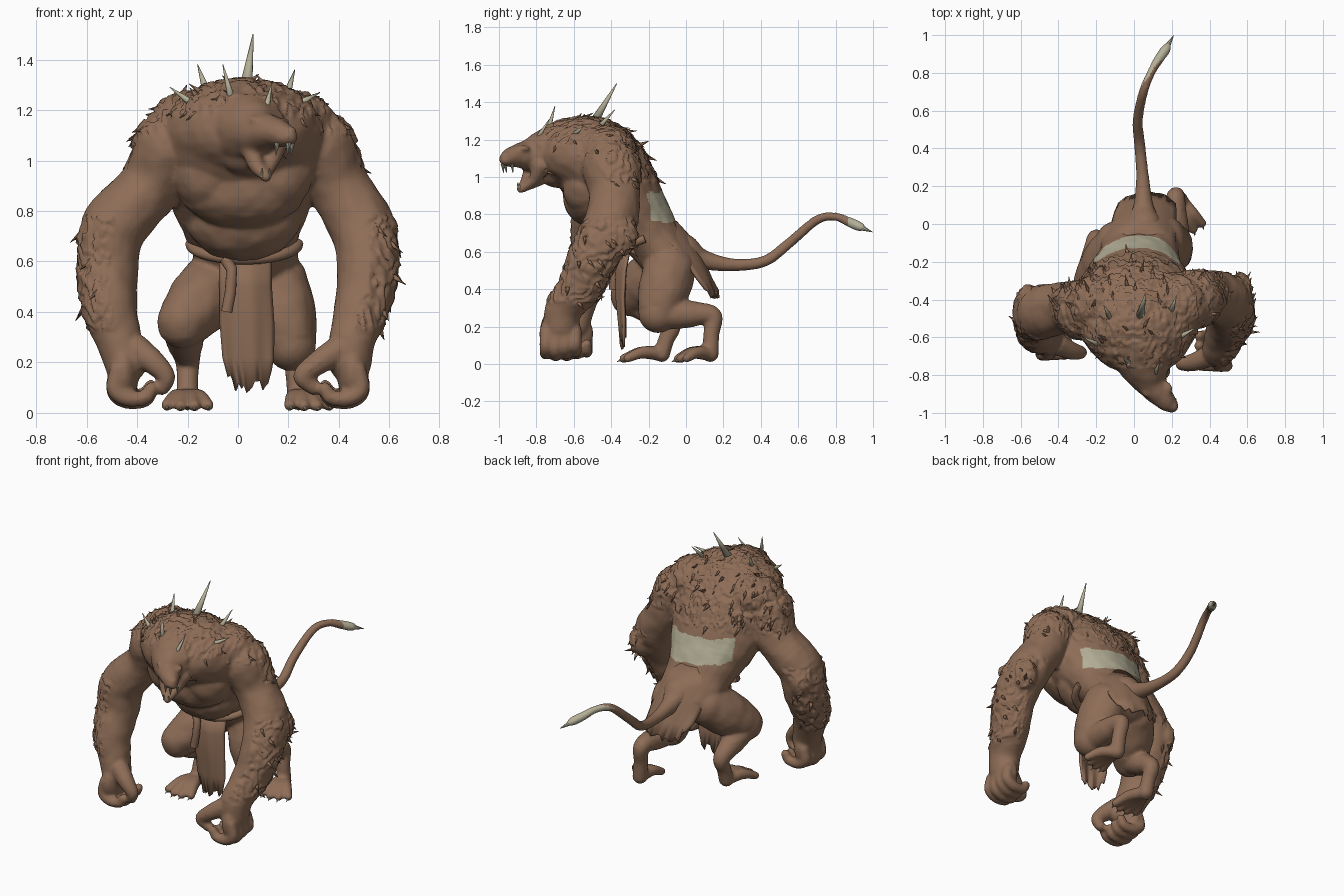
import bpy, bmesh, math, random
from mathutils import Vector, Matrix, noise

random.seed(4)
if "Cube" in bpy.data.objects:
    bpy.data.objects.remove(bpy.data.objects["Cube"])


def material(name, rgb):
    m = bpy.data.materials.new(name)
    m.use_nodes = True
    m.diffuse_color = (*rgb, 1)
    m.node_tree.nodes["Principled BSDF"].inputs["Base Color"].default_value = (*rgb, 1)
    return m


HIDE = material("brown_hide", (0.27, 0.153, 0.095))
BONE = material("pale_bone", (0.46, 0.43, 0.31))


def finish(bm, name, mats):
    mesh = bpy.data.meshes.new(name)
    bm.to_mesh(mesh)
    bm.free()
    obj = bpy.data.objects.new(name, mesh)
    bpy.context.collection.objects.link(obj)
    for m in mats:
        mesh.materials.append(m)
    return obj


def blob(center, radii):
    mat = Matrix.Translation(center) @ Matrix.Diagonal((*radii, 1))
    bmesh.ops.create_icosphere(body, subdivisions=3 if max(radii) > 0.07 else 2, radius=1, matrix=mat)


def stroke(points, squash=(1, 1, 1), steps=6):
    """Fleshy limb: overlapping balls along a smooth path of (x, y, z, radius)."""
    p = [Vector(q) for q in points]
    p = [p[0] * 2 - p[1]] + p + [p[-1] * 2 - p[-2]]
    for a, b, c, d in zip(p, p[1:], p[2:], p[3:]):
        for i in range(steps + 1):
            t = i / steps
            q = 0.5 * (2 * b + (c - a) * t + (2 * a - 5 * b + 4 * c - d) * t**2
                       + (3 * b - a - 3 * c + d) * t**3)
            blob(q[:3], [q[3] * s for s in squash])


def cone(bm, base, tip, r, sides=8):
    base, tip = Vector(base), Vector(tip)
    axis = tip - base
    mat = Matrix.Translation((base + tip) / 2) @ axis.to_track_quat("Z", "Y").to_matrix().to_4x4()
    bmesh.ops.create_cone(bm, cap_ends=True, segments=sides, radius1=r, radius2=r * 0.08,
                          depth=axis.length, matrix=mat)


body = bmesh.new()
claws = bmesh.new()

# Torso, chest and shoulder mass
stroke([(.04, -.08, .55, .15), (.02, -.2, .7, .165), (.01, -.33, .87, .215),
        (.01, -.44, 1.03, .25), (.02, -.52, 1.11, .24), (.03, -.6, 1.12, .2)], (1.35, 1, .9))
blob((.02, -.36, .77), (.23, .17, .17))
blob((.02, -.5, .9), (.26, .16, .17))
for s in (-1, 1):
    blob((.02 + s * .13, -.53, .95), (.15, .13, .15))
    blob((.02 + s * .2, -.43, 1.145), (.17, .16, .13))

# Neck, turned head, ears and brows
stroke([(.03, -.63, 1.13, .18), (.05, -.72, 1.125, .143), (.08, -.82, 1.115, .092),
        (.13, -.89, 1.115, .067), (.17, -.94, 1.105, .054), (.2, -.965, 1.095, .037)])
blob((.04, -.69, 1.03), (.11, .1, .09))
for ear in ((.0, -.79, 1.165), (.16, -.77, 1.165)):
    blob(ear, (.024, .03, .03))
for brow in ((.07, -.88, 1.16), (.17, -.87, 1.15)):
    blob(brow, (.035, .04, .022))
blob((.21, -.965, 1.115), (.026, .03, .025))
# Open lower jaw with two rami meeting at the chin
for x, y in ((.045, -.82), (.15, -.78)):
    stroke([(x, y, 1.06, .045), ((x + .1) / 2, y - .03, .985, .034), (.11, -.885, .935, .022)])
stroke([(.08, -.79, 1.0, .05), (.11, -.875, .935, .022)])
# Teeth
for x, y in ((.155, -.965), (.2, -.98), (.215, -.93)):
    cone(claws, (x, y, 1.07), (x - .005, y + .005, 1.02), .011)
for x, y in ((.095, -.893), (.125, -.885)):
    cone(claws, (x, y, .935), (x, y - .01, .97), .008)


# Heavy arms ending in curled fists
def arm(s, shoulder, elbow_y, fore_x, hand_y, reach):
    mid_y = (elbow_y + hand_y) / 2
    stroke([(s * shoulder, elbow_y + .01, 1.05, .145), (s * (shoulder + .07), elbow_y + .03, .9, .125),
            (s * .49, elbow_y, .74, .132), (s * .515, mid_y + .05, .58, .123),
            (s * fore_x, mid_y - .02, .42, .11), (s * (fore_x - .035), hand_y + .02, .3, .093),
            (s * .445, hand_y, .2, .085)], (1, 1.1, 1))
    blob((s * .555, elbow_y + .04, .68), (.075, .11, .11))
    blob((s * .455, hand_y, .16), (.063, .115, .125))
    for i in range(4):
        y = hand_y - .08 + i * .053
        k = .01 * abs(i - 1)
        stroke([(s * .475, y, .17, .035), (s * .488, y, .085 + k, .035), (s * .44, y, .048 + k, .034),
                (s * .37, y, .05 + k, .03), (s * .345, y, .085 + k, .028)], steps=4)
    stroke([(s * .4, hand_y - .03, .25, .06), (s * (.335 - reach / 2), hand_y - .06, .2, .05),
            (s * (.285 - reach), hand_y - .07, .145, .038), (s * .3, hand_y - .06, .1, .032)])


arm(1, .325, -.41, .49, -.67, .03)
arm(-1, .275, -.47, .51, -.61, 0)


# Crouched legs with raised hocks and splayed toes
def leg(hip, knee, hock, ankle, toe):
    hip, knee, hock, ankle, toe = map(Vector, (hip, knee, hock, ankle, toe))
    stroke([(*hip, .14), (*hip.lerp(knee, .5), .138), (*knee, .105)], (.95, 1, 1))
    stroke([(*knee, .09), (*knee.lerp(hock, .5), .074), (*hock, .052),
            (*hock.lerp(ankle, .5), .045), (*ankle, .047)])
    run = toe - ankle
    side = Vector((-run.y, run.x, 0)).normalized()
    for k in (-1.5, -.5, .5, 1.5):
        end = toe + side * k * .054 - run * .1 * abs(k)
        mid = ankle.lerp(end, .55) + Vector((0, 0, .02))
        stroke([(*ankle, .04), (*mid, .034), (*end, .025)])
        cone(claws, end, end + run.normalized() * .036 - Vector((0, 0, .012)), .012)


leg((-.08, -.12, .52), (-.22, -.3, .36), (-.2, -.08, .21), (-.2, -.13, .055), (-.2, -.345, .027))
leg((.15, -.09, .5), (.21, -.15, .27), (.22, .14, .26), (.24, .13, .055), (.29, -.045, .027))

# Tail
stroke([(.05, -.02, .6, .1), (.05, .08, .56, .058), (.045, .25, .53, .036), (.03, .42, .55, .031),
        (.02, .55, .645, .029), (.05, .7, .77, .026), (.09, .8, .787, .023), (.13, .87, .76, .027),
        (.165, .92, .738, .028), (.18, .945, .728, .018)], steps=14)
cone(claws, (.17, .93, .733), (.21, .998, .705), .018)

# Fuse the flesh into one skin
skin = finish(body, "body_blank", [])
fuse = skin.modifiers.new("fuse", "REMESH")
fuse.mode, fuse.voxel_size = "VOXEL", .01
relax = skin.modifiers.new("relax", "SMOOTH")
relax.iterations = 5
mesh = bpy.data.meshes.new_from_object(skin.evaluated_get(bpy.context.evaluated_depsgraph_get()))
bpy.data.objects.remove(skin)
creature = bpy.data.objects.new("body", mesh)
bpy.context.collection.objects.link(creature)
mesh.materials.append(HIDE)
mesh.materials.append(BONE)


def furry(p, n):
    mane = p.z > .97 and p.y > -.76 and (n.y > -.3 or n.z > .4)
    forearm = abs(p.x) > .46 and .33 < p.z < .78 and n.x * p.x > 0
    return mane or forearm


# Overlapping locks of fur: each swells towards its lower end, then steps back in
normals = [v.normal.copy() for v in mesh.vertices]
for v, n in zip(mesh.vertices, normals):
    p = v.co.copy()
    if furry(p, n):
        fall = (p.y - p.z) * 9 + 1.6 * noise.noise(Vector((p.x * 24, p.y * 9, p.z * 9)))
        v.co += n * (.014 * (fall % 1) - .006 + .006 * noise.noise(p * 30))
    elif abs(p.x) < .6 and p.z > .3 and p.y < .1:
        v.co += n * .005 * noise.noise(p * 14)

# Bare pale patch across the lower back, pale sleeve on the tail tip
for f in mesh.polygons:
    c = f.center
    ragged = .02 * noise.noise(c * 12) + .08 * (c.x - .015)
    patch = abs(c.x - .015) < .225 and .775 < c.z + ragged < .925 and f.normal.y > .15 and c.y > -.24
    f.material_index = int(patch or c.y > .865)
    f.use_smooth = True

# Loose fur tufts lying down and back
tufts = bmesh.new()
hairy = [f for f in mesh.polygons if furry(f.center, f.normal)]
for f in random.sample(hairy, min(170, len(hairy))):
    n = f.normal
    sweep = Vector((random.uniform(-.3, .3), .6, -.7))
    sweep = (sweep - n * sweep.dot(n)).normalized()
    base = f.center - n * .012
    cone(tufts, base, base + (sweep + n * .28) * random.uniform(.045, .07), .013, 6)
finish(tufts, "fur_tufts", [HIDE]).data.shade_smooth()
finish(claws, "teeth_and_claws", [BONE])

# Spikes on the hump
spikes = [((.03, -.5, 1.28), (.06, -.37, 1.5), .027), ((-.12, -.51, 1.26), (-.16, -.43, 1.38), .02),
          ((-.16, -.65, 1.21), (-.27, -.6, 1.29), .02), ((-.025, -.74, 1.24), (-.06, -.7, 1.38), .017),
          ((.105, -.81, 1.18), (.135, -.73, 1.31), .017), ((.22, -.61, 1.215), (.325, -.55, 1.27), .02),
          ((.19, -.48, 1.25), (.225, -.38, 1.36), .019)]
for base, tip, r in spikes:
    bm = bmesh.new()
    cone(bm, base, tip, r, 10)
    finish(bm, "back_spike", [BONE]).data.shade_smooth()


# Hanging cloths: rows of (centre x, y, z, half width, side bow), with a torn hem
def cloth(name, rows, columns=16):
    bm = bmesh.new()
    grid = []
    for j, (x, y, z, w, bow) in enumerate(rows):
        line = []
        for i in range(columns + 1):
            u = 2 * i / columns - 1
            fold = .006 * math.sin(i * 1.1) * j / len(rows)
            tear = random.uniform(-.03, .03) + .04 * u * u if j == len(rows) - 1 else 0
            line.append(bm.verts.new((x + u * w, y + bow * u * u + fold, z + tear)))
        grid.append(line)
    for a, b in zip(grid, grid[1:]):
        for i in range(columns):
            bm.faces.new((a[i], a[i + 1], b[i + 1], b[i]))
    obj = finish(bm, name, [HIDE])
    thick = obj.modifiers.new("thickness", "SOLIDIFY")
    thick.thickness, thick.offset = .014, 0
    obj.data.shade_smooth()


cloth("front_loincloth", [(.03, -.35, .62, .1, .05), (.03, -.372, .5, .1, .05), (.035, -.37, .36, .105, .04),
                          (.04, -.355, .22, .1, .03), (.045, -.345, .1, .085, .02)])
cloth("back_loincloth", [(.02, -.055, .76, .17, -.11), (.035, .035, .66, .18, -.13),
                         (.05, .09, .56, .17, -.1), (.06, .13, .46, .16, -.07), (.07, .168, .36, .15, -.06)])


# Rope belt across the front and its hanging knot
def rope(name, points, r):
    data = bpy.data.curves.new(name, "CURVE")
    data.dimensions, data.bevel_depth, data.bevel_resolution = "3D", r, 3
    data.use_fill_caps = True
    line = data.splines.new("POLY")
    line.points.add(len(points) - 1)
    for q, p in zip(line.points, points):
        q.co = (*p, 1)
    line.use_smooth = True
    data.materials.append(HIDE)
    obj = bpy.data.objects.new(name, data)
    bpy.context.collection.objects.link(obj)


arc = [math.pi * (1 + i / 24) for i in range(25)]
rope("belt", [(.025 + .212 * math.cos(a), -.22 + .15 * math.sin(a), .67 + .06 * math.sin(a))
              for a in arc], .022)
rope("belt_knot", [(-.05, -.37, .61), (-.025, -.385, .57), (-.03, -.39, .48), (-.045, -.39, .4)], .023)
